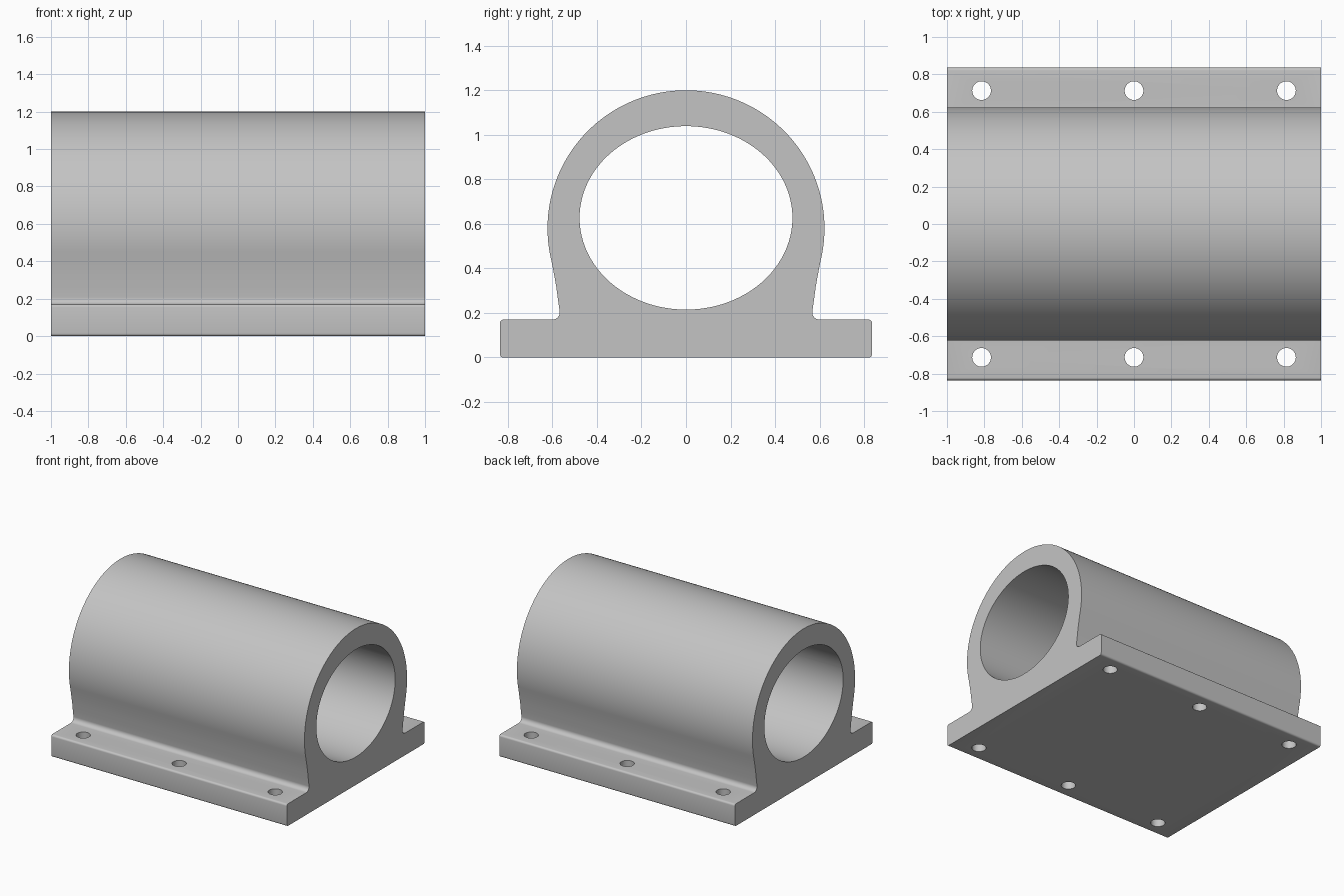
import bpy
import bmesh
from math import sin, cos, radians, pi
from mathutils import Matrix

cube = bpy.data.objects.get("Cube")
if cube:
    bpy.data.objects.remove(cube, do_unlink=True)

LENGTH = 2.0
BASE_HALF, BASE_TOP = 0.836, 0.17
EDGE = 0.015           # rounding of the base edges
HOLE_X, HOLE_Y, HOLE_R = 0.815, 0.713, 0.05

metal = bpy.data.materials.new("plain_grey")
metal.use_nodes = True
grey = (0.55, 0.55, 0.55, 1)
metal.diffuse_color = grey
metal.node_tree.nodes["Principled BSDF"].inputs["Base Color"].default_value = grey


def arc(cy, cz, ry, rz, start, end, steps):
    """Points on an elliptical arc in the y-z plane, angles in degrees."""
    angles = [radians(start + (end - start) * i / steps) for i in range(steps + 1)]
    return [(cy + ry * cos(a), cz + rz * sin(a)) for a in angles]


def extrude_profile(name, points, length):
    """Solid with a y-z outline, extruded along x about the centre."""
    bm = bmesh.new()
    face = bm.faces.new([bm.verts.new((-length / 2, y, z)) for y, z in points])
    result = bmesh.ops.extrude_face_region(bm, geom=[face])
    moved = [v for v in result["geom"] if isinstance(v, bmesh.types.BMVert)]
    bmesh.ops.translate(bm, verts=moved, vec=(length, 0, 0))
    bmesh.ops.recalc_face_normals(bm, faces=bm.faces)
    return add_object(name, bm)


def add_object(name, bm):
    mesh = bpy.data.meshes.new(name)
    bm.to_mesh(mesh)
    bm.free()
    mesh.materials.append(metal)
    obj = bpy.data.objects.new(name, mesh)
    bpy.context.collection.objects.link(obj)
    return obj


# Half outline: base edge, foot fillet, waisted wall, round housing
half = arc(BASE_HALF - EDGE, EDGE, EDGE, EDGE, -90, 0, 5)
half += arc(BASE_HALF - EDGE, BASE_TOP - EDGE, EDGE, EDGE, 0, 90, 5)
half += arc(0.6, 0.203, 0.033, 0.033, 270, 172, 8)
half += [(0.575, 0.26), (0.583, 0.32), (0.592, 0.37)]
half += arc(0, 0.58, 0.622, 0.62, -14, 90, 52)
outline = half + [(-y, z) for y, z in reversed(half[:-1])]
housing = extrude_profile("bearing_housing", outline, LENGTH)

# Cutter for the slightly oval bore
bore = extrude_profile("bore_cutter", arc(0, 0.627, 0.478, 0.412, 0, 360, 120)[:-1],
                       LENGTH + 0.4)

# Cutters for the bolt holes along both flanges
bm = bmesh.new()
for x in (-HOLE_X, 0, HOLE_X):
    for y in (-HOLE_Y, HOLE_Y):
        bmesh.ops.create_cone(bm, cap_ends=True, segments=40, radius1=HOLE_R,
                              radius2=HOLE_R, depth=0.4,
                              matrix=Matrix.Translation((x, y, BASE_TOP / 2)))
holes = add_object("bolt_hole_cutter", bm)

# Cut the openings, then drop the cutters
bpy.ops.object.select_all(action="DESELECT")
bpy.context.view_layer.objects.active = housing
housing.select_set(True)
for cutter in (bore, holes):
    cutter.hide_render = True
    cut = housing.modifiers.new(cutter.name, "BOOLEAN")
    cut.operation = "DIFFERENCE"
    cut.solver = "EXACT"
    cut.object = cutter
    bpy.ops.object.modifier_apply(modifier=cut.name)
    bpy.data.objects.remove(cutter, do_unlink=True)

bpy.ops.object.shade_smooth_by_angle(angle=pi / 6)
